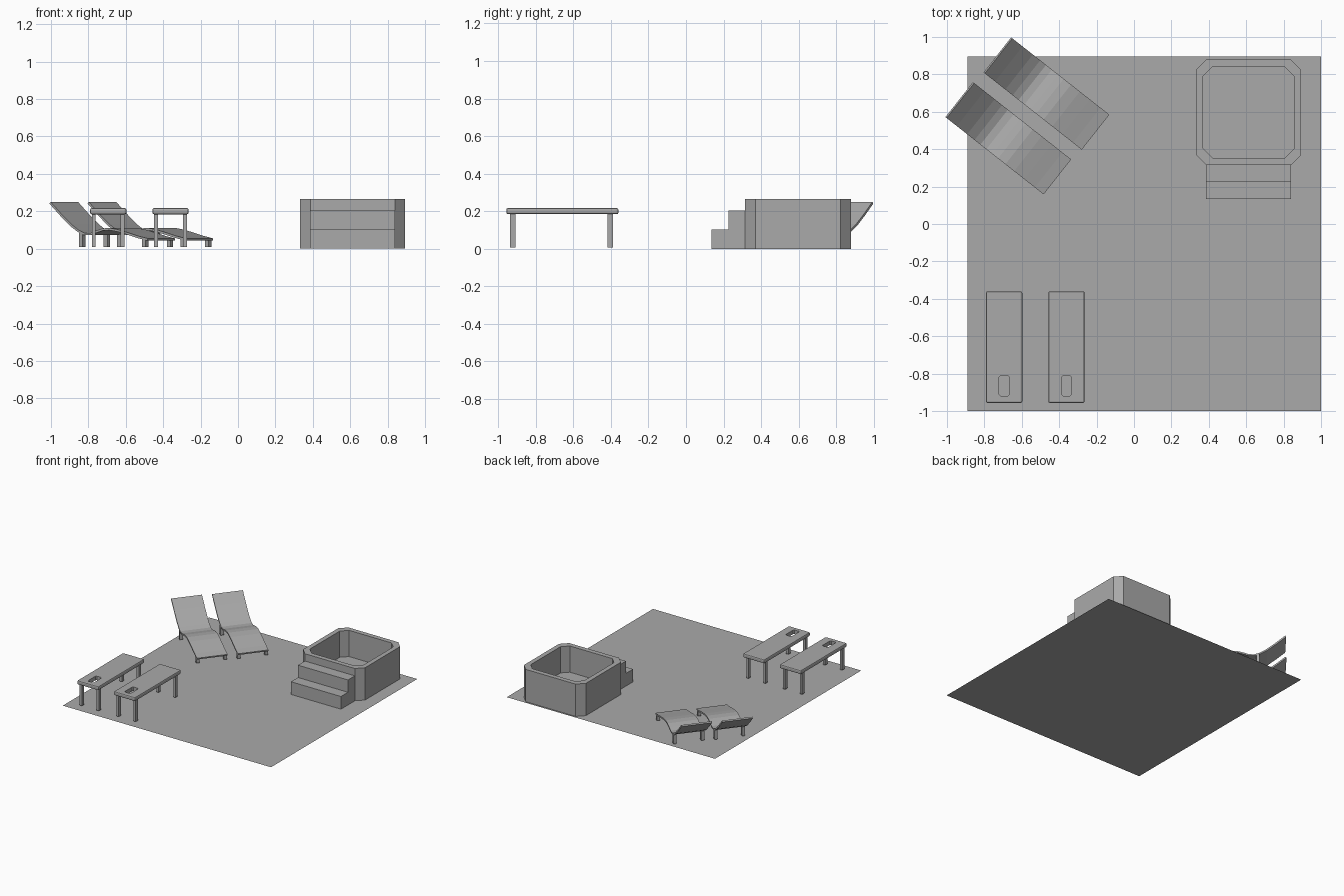
import bpy, bmesh, math
from mathutils import Matrix, Vector

old = bpy.data.objects.get("Cube")
if old:
    bpy.data.objects.remove(old)

grey = bpy.data.materials.new("plain grey")
grey.use_nodes = True
grey.diffuse_color = (0.4, 0.4, 0.4, 1)
grey.node_tree.nodes["Principled BSDF"].inputs["Base Color"].default_value = (0.4, 0.4, 0.4, 1)


def finish(name, bm, matrix=Matrix()):
    bmesh.ops.recalc_face_normals(bm, faces=bm.faces)
    mesh = bpy.data.meshes.new(name)
    bm.to_mesh(mesh)
    bm.free()
    mesh.transform(matrix)
    mesh.materials.append(grey)
    obj = bpy.data.objects.new(name, mesh)
    bpy.context.collection.objects.link(obj)
    return obj


def box(name, lo, hi, bevel=0, matrix=Matrix()):
    lo, hi = Vector(lo), Vector(hi)
    bm = bmesh.new()
    place = Matrix.Translation((lo + hi) / 2) @ Matrix.Diagonal((*(hi - lo), 1))
    bmesh.ops.create_cube(bm, size=1, matrix=place)
    if bevel:
        bmesh.ops.bevel(bm, geom=bm.edges[:], offset=bevel, segments=2,
                        profile=0.5, affect='EDGES')
    return finish(name, bm, matrix)


def extrude_profile(name, points, x0, x1, matrix=Matrix()):
    """Profile of (y, z) points swept along x."""
    bm = bmesh.new()
    face = bm.faces.new([bm.verts.new((x0, y, z)) for y, z in points])
    moved = bmesh.ops.extrude_face_region(bm, geom=[face])["geom"]
    bmesh.ops.translate(bm, vec=(x1 - x0, 0, 0),
                        verts=[v for v in moved if isinstance(v, bmesh.types.BMVert)])
    return finish(name, bm, matrix)


def chamfered_ring(bm, cx, cy, hx, hy, cut, z):
    """Rectangle with cut corners, as eight vertices."""
    pts = []
    for sx, sy in ((1, 1), (-1, 1), (-1, -1), (1, -1)):
        a = (cx + sx * hx, cy + sy * (hy - cut), z)
        b = (cx + sx * (hx - cut), cy + sy * hy, z)
        pts += [a, b] if sx * sy > 0 else [b, a]
    return [bm.verts.new(p) for p in pts]


def stacked_rings(name, rings):
    """Join successive cut-corner rings and cap both ends."""
    bm = bmesh.new()
    loops = [chamfered_ring(bm, *r) for r in rings]
    for a, b in zip(loops, loops[1:]):
        for i in range(8):
            j = (i + 1) % 8
            bm.faces.new((a[i], a[j], b[j], b[i]))
    bm.faces.new(loops[0])
    bm.faces.new(loops[-1])
    return finish(name, bm)


# Ground deck: a single flat sheet
bm = bmesh.new()
bm.faces.new([bm.verts.new((x, y, 0)) for x, y in
              ((-0.89, -1), (1, -1), (1, 0.895), (-0.89, 0.895))])
deck = finish("deck", bm)
if deck.data.polygons[0].normal.z < 0:
    deck.data.flip_normals()

# Hot tub and its two steps
TX, TY = 0.613, 0.597
stacked_rings("hot_tub", [
    (TX, TY, 0.281, 0.282, 0.055, 0),
    (TX, TY, 0.281, 0.282, 0.055, 0.265),
    (TX, TY, 0.243, 0.243, 0.05, 0.265),
    (TX, TY, 0.243, 0.243, 0.05, 0.05)])
extrude_profile("tub_steps", [
    (0.135, 0), (0.315, 0), (0.315, 0.205), (0.226, 0.205),
    (0.226, 0.104), (0.135, 0.104)], 0.386, 0.84)

# Massage tables with a face hole cut through each top
for side, cx in (("right", -0.694), ("left", -0.361)):
    top = box(side + "_table_top", (cx - 0.097, -0.957, 0.184),
              (cx + 0.097, -0.36, 0.217), bevel=0.009)
    cutter = stacked_rings("hole_cutter", [
        (cx, -0.865, 0.027, 0.054, 0.008, z) for z in (0.1, 0.3)])
    cutter.hide_render = True
    mod = top.modifiers.new("face_hole", 'BOOLEAN')
    mod.operation, mod.solver, mod.object = 'DIFFERENCE', 'EXACT', cutter
    graph = bpy.context.evaluated_depsgraph_get()
    cut_mesh = bpy.data.meshes.new_from_object(top.evaluated_get(graph))
    top.modifiers.clear()
    top.data = cut_mesh
    bpy.data.objects.remove(cutter)
    for sx in (-1, 1):
        for end, cy in (("front", -0.922), ("back", -0.404)):
            x = cx + sx * 0.077
            box(f"{side}_table_{end}_leg", (x - 0.01, cy - 0.014, 0.008),
                (x + 0.01, cy + 0.014, 0.187))

# Sun loungers: waved sheet on four legs, head end towards the back right
surface = [(-0.33, 0.25), (-0.26, 0.188), (-0.19, 0.131), (-0.14, 0.1),
           (-0.1, 0.084), (-0.06, 0.084), (-0.02, 0.097), (0.02, 0.108),
           (0.07, 0.111), (0.13, 0.102), (0.2, 0.085), (0.27, 0.067), (0.33, 0.055)]
under = []
for i, (u, z) in enumerate(surface):
    a, b = surface[max(i - 1, 0)], surface[min(i + 1, len(surface) - 1)]
    along = Vector((b[0] - a[0], b[1] - a[1])).normalized()
    under.append((u + along.y * 0.012, z - along.x * 0.012))

HALF = 0.119
for side, cx, cy in (("back", -0.465, 0.695), ("front", -0.669, 0.456)):
    # Local y runs from head to foot
    place = Matrix.Translation((cx, cy, 0)) @ Matrix.Rotation(math.radians(-128.2), 4, 'Z')
    extrude_profile(side + "_lounger_seat", surface + under[::-1], -HALF, HALF, place)
    for end, u, height in (("head", -0.125, 0.083), ("foot", 0.305, 0.05)):
        for sx in (-1, 1):
            x = sx * (HALF - 0.012)
            box(f"{side}_lounger_{end}_leg", (x - 0.012, u - 0.012, 0.008),
                (x + 0.012, u + 0.012, height), matrix=place)
